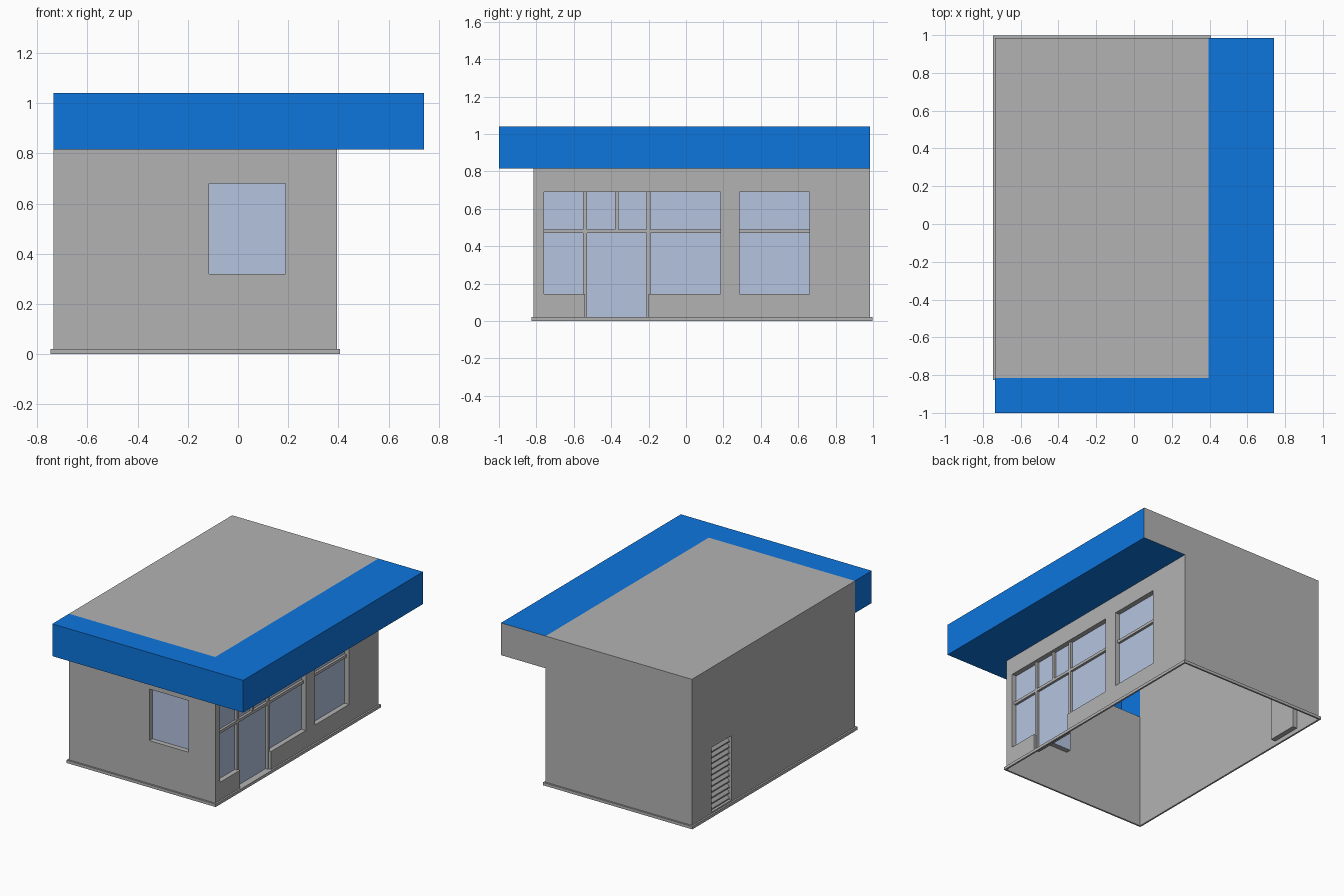
import bpy, bmesh
from mathutils import Vector

if "Cube" in bpy.data.objects:
    bpy.data.objects.remove(bpy.data.objects["Cube"])

X0, X1, Y0, Y1 = -0.735, 0.395, -0.815, 0.985   # building footprint
CX, CY = 0.74, -1.0                             # canopy overhang limits
EAVE, TOP = 0.815, 1.04
MULL, GLASS = 0.018, 0.035                      # recess depths


def material(name, rgb):
    m = bpy.data.materials.new(name)
    m.diffuse_color = (*rgb, 1)
    m.use_nodes = True
    m.node_tree.nodes["Principled BSDF"].inputs["Base Color"].default_value = m.diffuse_color
    return m


GREY = material("wall_grey", (0.45, 0.45, 0.45))
BLUE = material("canopy_blue", (0.004, 0.18, 0.73))
PANE = material("glass", (0.46, 0.55, 0.74))


def finish(name, bm, mats):
    me = bpy.data.meshes.new(name)
    bm.to_mesh(me)
    bm.free()
    for m in mats:
        me.materials.append(m)
    ob = bpy.data.objects.new(name, me)
    bpy.context.collection.objects.link(ob)
    return ob


def relief_wall(name, size, place, out, recesses=(), pane=PANE):
    """Thin wall over (u0, v0, u1, v1); recesses are (u0, v0, u1, v1, depth)."""
    rects = [(*size, 0)] + list(recesses)
    us = sorted({r[i] for r in rects for i in (0, 2)})
    vs = sorted({r[i] for r in rects for i in (1, 3)})

    def depth(i, j):
        if not (0 <= i < len(us) - 1 and 0 <= j < len(vs) - 1):
            return 0
        u, v = (us[i] + us[i + 1]) / 2, (vs[j] + vs[j + 1]) / 2
        return [r[4] for r in rects if r[0] < u < r[2] and r[1] < v < r[3]][-1]

    bm = bmesh.new()

    def quad(pts, mat=0):
        f = bm.faces.new([bm.verts.new(place(*p)) for p in pts])
        f.material_index = mat
        return f

    for i in range(len(us) - 1):
        for j in range(len(vs) - 1):
            a, b, c, e = us[i], us[i + 1], vs[j], vs[j + 1]
            d = depth(i, j)
            quad([(a, c, d), (b, c, d), (b, e, d), (a, e, d)], int(d == GLASS))
            r, t = depth(i + 1, j), depth(i, j + 1)
            if r != d:
                quad([(b, c, d), (b, e, d), (b, e, r), (b, c, r)])
            if t != d:
                quad([(a, e, d), (b, e, d), (b, e, t), (a, e, t)])
    bmesh.ops.remove_doubles(bm, verts=bm.verts, dist=1e-5)
    bmesh.ops.recalc_face_normals(bm, faces=bm.faces)
    bm.faces.ensure_lookup_table()
    if bm.faces[0].normal.dot(Vector(out)) < 0:
        bmesh.ops.reverse_faces(bm, faces=bm.faces)
    bmesh.ops.dissolve_limit(bm, angle_limit=0.01, verts=bm.verts,
                             edges=bm.edges, delimit={'MATERIAL'})
    return finish(name, bm, [GREY, pane])


# front wall with one window
relief_wall("front_wall", (X0, 0, X1, EAVE), lambda u, v, d: (u, Y0 + d, v),
            (0, -1, 0), [(-0.115, 0.32, 0.19, 0.68, GLASS)])

# shop-front wall: two recessed groups, mullions set between the panes
panes = [(-0.76, -0.55, 0.49, 0.69), (-0.53, -0.38, 0.49, 0.69),
         (-0.36, -0.21, 0.49, 0.69), (-0.19, 0.185, 0.49, 0.69),
         (0.285, 0.66, 0.49, 0.69), (-0.76, -0.55, 0.145, 0.47),
         (-0.53, -0.21, 0.02, 0.47), (-0.19, 0.185, 0.145, 0.47),
         (0.285, 0.66, 0.145, 0.47)]
groups = [(-0.76, 0.145, 0.185, 0.69, MULL), (-0.54, 0.02, -0.20, 0.47, MULL),
          (0.285, 0.145, 0.66, 0.69, MULL)]
relief_wall("shopfront_wall", (Y0, 0, Y1, EAVE), lambda u, v, d: (X1 - d, u, v),
            (1, 0, 0), groups + [(a, c, b, e, GLASS) for a, b, c, e in panes])

# left wall with the recessed louvre door, plain back wall and roof
relief_wall("left_wall", (Y0, 0, Y1, TOP), lambda u, v, d: (X0 + d, u, v),
            (-1, 0, 0), [(0.55, 0.03, 0.77, 0.48, GLASS)], GREY)
relief_wall("back_wall", (X0, 0, X1, TOP), lambda u, v, d: (u, Y1 - d, v), (0, 1, 0))
relief_wall("roof", (X0, Y0, X1, Y1), lambda u, v, d: (u, v, TOP - d), (0, 0, 1))

# tilted louvre slats
bm = bmesh.new()
n = 11
for k in range(n):
    z = 0.035 + k * 0.44 / n
    xi, xo = X0 + GLASS - 0.001, X0 + 0.012
    prof = [(xi, z + 0.036), (xo, z + 0.008), (xo, z), (xi, z)]
    f = bm.faces.new([bm.verts.new((x, 0.555, h)) for x, h in prof])
    ext = bmesh.ops.extrude_face_region(bm, geom=[f])
    bmesh.ops.translate(bm, vec=(0, 0.21, 0),
                        verts=[g for g in ext["geom"] if isinstance(g, bmesh.types.BMVert)])
bmesh.ops.recalc_face_normals(bm, faces=bm.faces)
finish("louvre_slats", bm, [GREY])

# hollow L-shaped canopy: open towards the room, grey at its back end
bm = bmesh.new()
outline = [(X0, CY), (CX, CY), (CX, Y1), (X1, Y1), (X1, Y0), (X0, Y0)]
base = bm.faces.new([bm.verts.new((x, y, EAVE)) for x, y in outline])
ext = bmesh.ops.extrude_face_region(bm, geom=[base], use_keep_orig=True)
bmesh.ops.translate(bm, vec=(0, 0, TOP - EAVE),
                    verts=[g for g in ext["geom"] if isinstance(g, bmesh.types.BMVert)])
bmesh.ops.recalc_face_normals(bm, faces=bm.faces)
inner = []
for f in bm.faces:
    c = f.calc_center_median()
    if f.normal.y > 0.9 and c.y > 0.9:
        f.material_index = 1
    elif abs(f.normal.z) < 0.1 and (f.normal.y > 0.9 or (f.normal.x < -0.9 and c.x > 0)):
        inner.append(f)
bmesh.ops.delete(bm, geom=inner, context='FACES')
finish("canopy", bm, [BLUE, GREY])

# base trim ring around the walls
bm = bmesh.new()
t, h = 0.012, 0.02
for a, b, c, d in [(X0 - t, X1 + t, Y0 - t, Y0), (X0 - t, X1 + t, Y1, Y1 + t),
                   (X0 - t, X0, Y0, Y1), (X1, X1 + t, Y0, Y1)]:
    cube = bmesh.ops.create_cube(bm, size=1)["verts"]
    bmesh.ops.scale(bm, vec=(b - a, d - c, h), verts=cube)
    bmesh.ops.translate(bm, vec=((a + b) / 2, (c + d) / 2, h / 2), verts=cube)
finish("base_trim", bm, [GREY])
